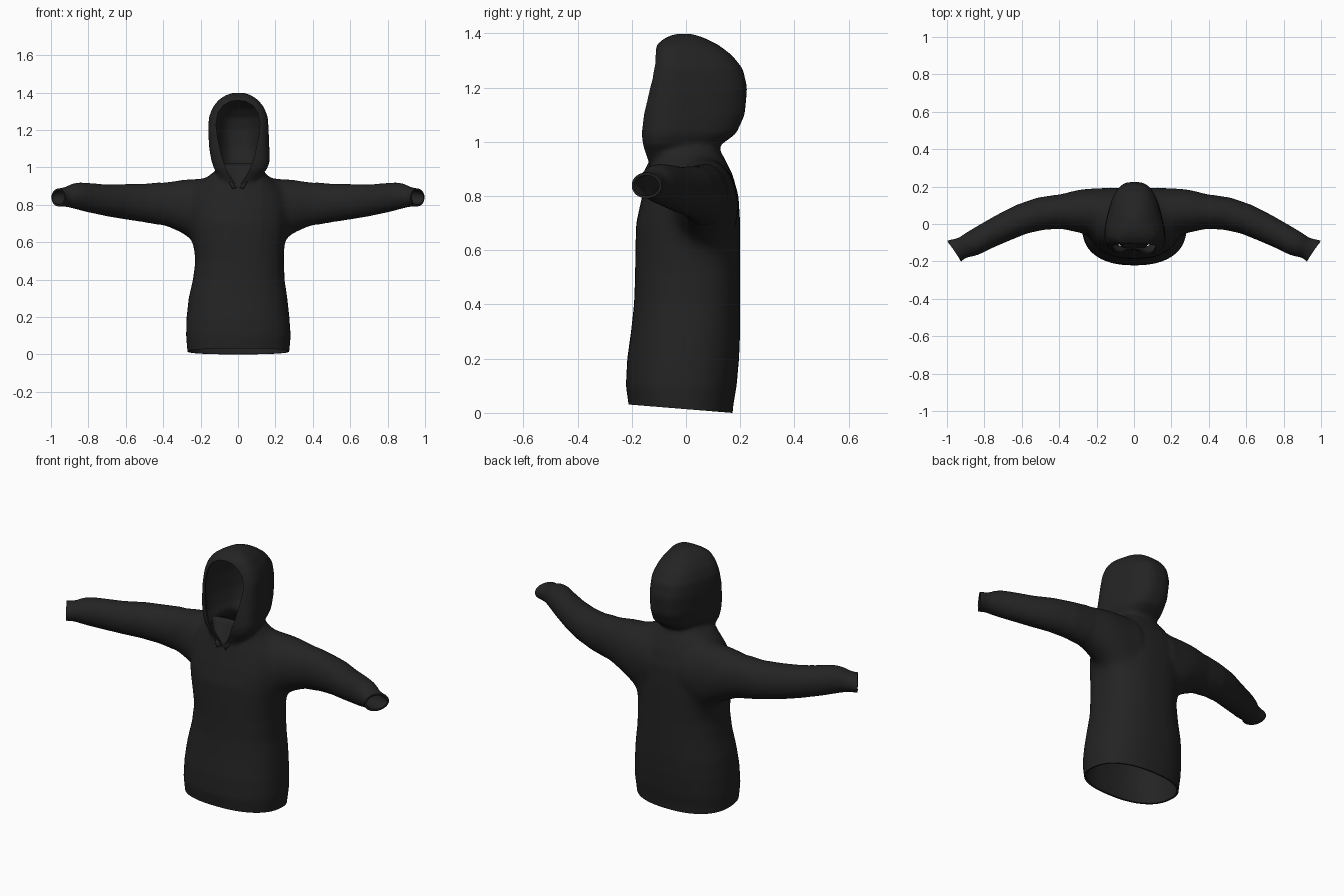
import bpy, bmesh
from math import sin, cos, pi, copysign
from mathutils import Vector

old = bpy.data.objects.get("Cube")
if old:
    bpy.data.objects.remove(old, do_unlink=True)

SEG = 40
fabric = bpy.data.materials.new("black fabric")
colour = (0.017, 0.017, 0.017, 1)
fabric.diffuse_color = colour
fabric.use_nodes = True
fabric.node_tree.nodes["Principled BSDF"].inputs["Base Color"].default_value = colour


def loft(bm, rings):
    """Closed solid through a list of point rings."""
    loops = [[bm.verts.new(p) for p in ring] for ring in rings]
    for a, b in zip(loops, loops[1:]):
        for i in range(SEG):
            j = (i + 1) % SEG
            bm.faces.new((a[i], a[j], b[j], b[i]))
    bm.faces.new(loops[0][::-1])
    bm.faces.new(loops[-1])


def slab(z, half, front, back, shift, power, taper=0):
    """Horizontal rounded section, narrowing to the back by taper."""
    ring = []
    for i in range(SEG):
        a = 2 * pi * i / SEG
        u = copysign(abs(cos(a)) ** (2 / power), cos(a))
        v = copysign(abs(sin(a)) ** (2 / power), sin(a))
        ring.append((shift + half * u * (1 - taper * v),
                     (front + back) / 2 + (back - front) / 2 * v, z))
    return ring


def new_object(name, bm):
    bmesh.ops.recalc_face_normals(bm, faces=bm.faces)
    mesh = bpy.data.meshes.new(name)
    bm.to_mesh(mesh)
    bm.free()
    obj = bpy.data.objects.new(name, mesh)
    bpy.context.collection.objects.link(obj)
    return obj


def apply_modifiers(obj):
    deps = bpy.context.evaluated_depsgraph_get()
    obj.data = bpy.data.meshes.new_from_object(obj.evaluated_get(deps))
    obj.modifiers.clear()


bm = bmesh.new()

# Torso: height, half width, front, back, sideways shift
torso = [(-.08, .262, -.2, .165, 0), (.03, .274, -.212, .175, .002),
         (.1, .28, -.222, .187, .002), (.2, .275, -.217, .196, 0),
         (.3, .264, -.203, .2, 0), (.4, .245, -.192, .2, .004),
         (.5, .237, -.188, .2, .009), (.6, .247, -.187, .2, .004),
         (.7, .262, -.184, .2, 0), (.8, .262, -.162, .194, 0),
         (.88, .235, -.14, .172, 0), (.94, .18, -.125, .142, 0),
         (.97, .14, -.115, .125, .005), (1, .11, -.1, .115, .01)]
loft(bm, [slab(*row, 2.35) for row in torso])

# Hood: wide at the face, narrow at the back
hood = [(.9, .06, -.128, 0, 0), (.95, .1, -.147, .09, .006), (.99, .128, -.16, .13, .014),
        (1.03, .141, -.166, .185, .014), (1.1, .146, -.162, .217, .007),
        (1.2, .147, -.146, .226, .002), (1.27, .143, -.13, .21, .002),
        (1.32, .125, -.12, .17, .002), (1.36, .097, -.108, .117, .002),
        (1.385, .063, -.075, .065, .002), (1.398, .03, -.04, .025, .002)]
loft(bm, [slab(*row, 3.1, .3) for row in hood])

# Sleeves: centre x, y, z, then half width and half height
sleeve = [(.1, .075, .77, .12, .16), (.2, .072, .76, .122, .185), (.3, .068, .792, .118, .146),
          (.4, .066, .805, .092, .117), (.5, .055, .809, .088, .103),
          (.6, .026, .816, .082, .095), (.7, -.02, .823, .077, .085),
          (.8, -.07, .838, .071, .079), (.85, -.098, .846, .069, .074),
          (.885, -.114, .847, .065, .066), (.915, -.126, .843, .057, .055),
          (.935, -.134, .841, .06, .051), (.96, -.145, .839, .07, .048),
          (1.04, -.2, .835, .071, .048)]
for side in (1, -1):
    rings = []
    for k, (x, y, z, w, h) in enumerate(sleeve):
        a, b = sleeve[max(k - 1, 0)], sleeve[min(k + 1, len(sleeve) - 1)]
        across = Vector((a[1] - b[1], b[0] - a[0], 0)).normalized()
        ring = []
        for i in range(SEG):
            t = 2 * pi * i / SEG
            p = Vector((x, y, z)) + across * w * cos(t) + Vector((0, 0, h * sin(t)))
            ring.append((p.x * side, p.y, p.z))
        rings.append(ring)
    loft(bm, rings)

# Fuse the solids into one soft garment
hoodie = new_object("hooded_top", bm)
remesh = hoodie.modifiers.new("fuse", "REMESH")
remesh.mode = "VOXEL"
remesh.voxel_size = .011
soften = hoodie.modifiers.new("soften", "SMOOTH")
soften.factor = .5
soften.iterations = 8
apply_modifiers(hoodie)

bm = bmesh.new()
bm.from_mesh(hoodie.data)

# Blend the shoulders and armpits into the torso
joints = [v for v in bm.verts if .13 < abs(v.co.x) < .42 and .5 < v.co.z < .96]
for _ in range(45):
    bmesh.ops.smooth_vert(bm, verts=joints, factor=.5,
                          use_axis_x=True, use_axis_y=True, use_axis_z=True)

# Trim open the hem and both cuffs
cuts = [((0, -.2, .03), (0, -.081, -1))]
cuts += [((s * .96, -.145, .84), (s * .83, -.56, 0)) for s in (1, -1)]
for point, normal in cuts:
    bmesh.ops.bisect_plane(bm, geom=bm.verts[:] + bm.edges[:] + bm.faces[:],
                           plane_co=point, plane_no=normal, clear_outer=True)
bm.to_mesh(hoodie.data)
bm.free()

# Face opening cutter: a teardrop prism
half = [(.03, .93), (.06, .985), (.088, 1.06), (.108, 1.15), (.118, 1.23),
        (.108, 1.29), (.08, 1.33), (.04, 1.353)]
outline = [(0, .89)] + half + [(0, 1.358)] + [(-x, z) for x, z in reversed(half)]
bm = bmesh.new()
face = bm.faces.new([bm.verts.new((x, -.4, z)) for x, z in outline])
sweep = bmesh.ops.extrude_face_region(bm, geom=[face])
bmesh.ops.translate(bm, vec=(0, .36, 0),
                    verts=[v for v in sweep["geom"] if isinstance(v, bmesh.types.BMVert)])
cutter = new_object("face_opening_cutter", bm)
cutter.hide_render = True

# Cloth thickness, then the face opening
shell = hoodie.modifiers.new("cloth", "SOLIDIFY")
shell.thickness = .01
shell.offset = -1
opening = hoodie.modifiers.new("opening", "BOOLEAN")
opening.operation = "DIFFERENCE"
opening.solver = "EXACT"
opening.object = cutter
apply_modifiers(hoodie)
bpy.data.objects.remove(cutter, do_unlink=True)

# Crossover panel closing the throat behind the V of the opening
bm = bmesh.new()
rows = []
for k in range(7):
    t = k / 6
    reach = .025 + .075 * t
    rows.append([bm.verts.new((reach * s / 4, -.135 + .065 * t - .02 * (s / 4) ** 2,
                               .89 + .13 * t)) for s in range(-4, 5)])
for a, b in zip(rows, rows[1:]):
    for i in range(8):
        bm.faces.new((a[i], a[i + 1], b[i + 1], b[i]))
panel = new_object("throat_panel", bm)
thick = panel.modifiers.new("cloth", "SOLIDIFY")
thick.thickness = .008

for obj in (panel, hoodie):
    obj.data.materials.clear()
    obj.data.materials.append(fabric)
    bpy.ops.object.select_all(action="DESELECT")
    obj.select_set(True)
    bpy.context.view_layer.objects.active = obj
    bpy.ops.object.shade_smooth_by_angle(angle=.7)
